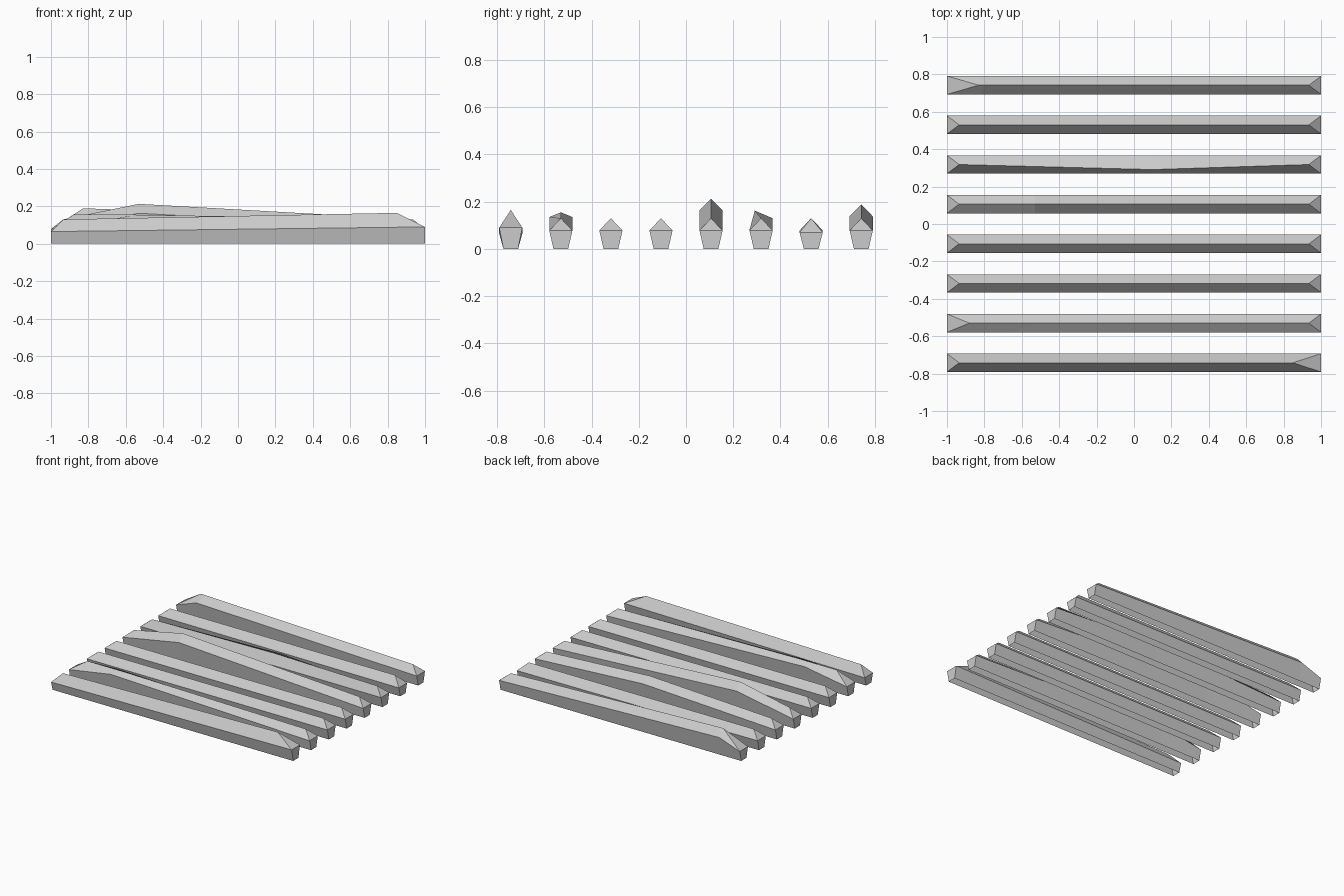
import bpy, bmesh

if "Cube" in bpy.data.objects:
    bpy.data.objects.remove(bpy.data.objects["Cube"])

HALF_BASE, HALF_WIDTH = 0.031, 0.049


def station(x, front_z=0.078, back_z=None, ridge_z=0.13, ridge_x=None, ridge_dy=0.0):
    """One cross-section: base pair, shoulder pair and ridge point."""
    back_z = front_z if back_z is None else back_z
    ridge_x = x if ridge_x is None else ridge_x
    return [(x, -HALF_BASE, 0), (x, -HALF_WIDTH, front_z), (ridge_x, ridge_dy, ridge_z),
            (x, HALF_WIDTH, back_z), (x, HALF_BASE, 0)]


def left_end(**kw):
    return station(-1, **{"ridge_x": -0.935, **kw})


def right_end(**kw):
    return station(1, **{"ridge_x": 0.935, **kw})


def make_bar(name, y, sections):
    """Skin the sections into a hip-ended bar, open underneath."""
    bm = bmesh.new()
    rows = [[bm.verts.new(p) for p in s] for s in sections]
    for a, b in zip(rows, rows[1:]):
        for i in range(4):
            bm.faces.new((a[i], b[i], b[i + 1], a[i + 1]))
    # Upright end plates and sloping hips
    a, b = rows[0], rows[-1]
    bm.faces.new((a[0], a[1], a[3], a[4]))
    bm.faces.new((a[1], a[2], a[3]))
    bm.faces.new((b[4], b[3], b[1], b[0]))
    bm.faces.new((b[3], b[2], b[1]))
    bmesh.ops.recalc_face_normals(bm, faces=bm.faces)
    # Outward normals: ridge faces must point up
    if sum(f.normal.z * f.calc_area() for f in bm.faces) < 0:
        bmesh.ops.reverse_faces(bm, faces=bm.faces)
    mesh = bpy.data.meshes.new(name)
    bm.to_mesh(mesh)
    bm.free()
    obj = bpy.data.objects.new(name, mesh)
    obj.location.y = y
    bpy.context.collection.objects.link(obj)


# Middle bulges of the warped bars, front to back
bars = [
    [left_end(front_z=0.065), right_end(front_z=0.09, ridge_z=0.165, ridge_x=0.85)],
    [left_end(ridge_z=0.155, ridge_x=-0.88),
     station(-0.65, 0.135, ridge_z=0.155, ridge_x=-0.55), right_end()],
    [left_end(), right_end()],
    [left_end(), right_end()],
    [left_end(), station(-0.53, 0.163, ridge_z=0.213), right_end()],
    [left_end(), station(0.1, 0.08, 0.13, ridge_z=0.162, ridge_dy=-0.027), right_end()],
    [left_end(), right_end(front_z=0.07)],
    [left_end(ridge_z=0.188, ridge_x=-0.83),
     station(-0.83, 0.138, ridge_z=0.188, ridge_x=-0.79), right_end()],
]
for i, sections in enumerate(bars):
    make_bar(f"bar_{i + 1}", -0.742 + i * 0.212, sections)
